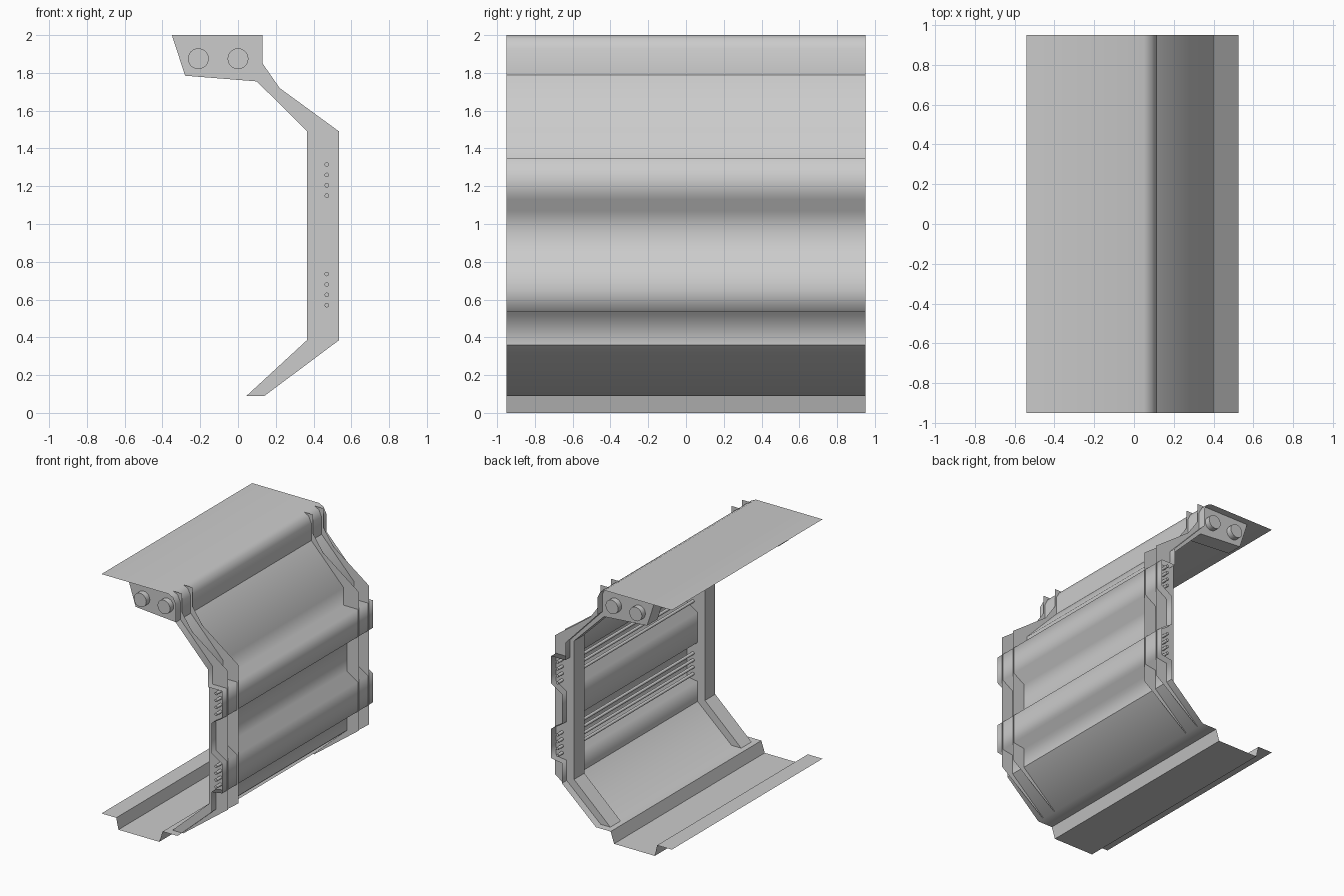
import bpy
import math

cube = bpy.data.objects.get("Cube")
if cube:
    bpy.data.objects.remove(cube, do_unlink=True)

steel = bpy.data.materials.new("grey_steel")
steel.use_nodes = True
GREY = (0.6, 0.6, 0.6, 1)
steel.diffuse_color = GREY
steel.node_tree.nodes["Principled BSDF"].inputs["Base Color"].default_value = GREY

HALF = 0.95            # half length of the panels
INNER, OUTER = 0.76, 0.89   # side plates of each bracket


def add_mesh(name, verts, faces, smooth=None):
    mesh = bpy.data.meshes.new(name)
    mesh.from_pydata(verts, [], faces)
    mesh.materials.append(steel)
    obj = bpy.data.objects.new(name, mesh)
    bpy.context.collection.objects.link(obj)
    if smooth:
        bpy.ops.object.select_all(action='DESELECT')
        obj.select_set(True)
        bpy.context.view_layer.objects.active = obj
        bpy.ops.object.shade_smooth_by_angle(angle=math.radians(smooth))
    return obj


def sheet(name, profile, y0, y1, smooth=None):
    """Thin sheet: an open x-z profile swept along y."""
    n = len(profile)
    verts = [(x, y, z) for y in (y0, y1) for x, z in profile]
    faces = [(i, i + n, i + n + 1, i + 1) for i in range(n - 1)]
    return add_mesh(name, verts, faces, smooth)


def rod(name, x, z, y0, y1, radius, sides):
    bpy.ops.mesh.primitive_cylinder_add(
        vertices=sides, radius=radius, depth=abs(y1 - y0),
        location=(x, (y0 + y1) / 2, z), rotation=(math.pi / 2, 0, 0))
    obj = bpy.context.object
    obj.name = name
    obj.data.materials.append(steel)
    bpy.ops.object.shade_smooth_by_angle(angle=math.radians(40))


# Top sheet with rolled shoulder
sheet("top_panel", [(-0.54, 2), (0.05, 2), (0.09, 1.98), (0.115, 1.93),
                    (0.115, 1.79)], -HALF, HALF, 60)

# Corrugated side wall: slope, two outward ribs, lower return
sheet("corrugated_wall", [
    (0.115, 1.79), (0.4, 1.49), (0.4, 1.35), (0.525, 1.35), (0.525, 1.22),
    (0.525, 1.13), (0.43, 1.07), (0.43, 0.96), (0.43, 0.83), (0.525, 0.77),
    (0.525, 0.65), (0.525, 0.535), (0.43, 0.52), (0.43, 0.36)],
    -HALF, HALF, 100)

# Lower slope and hat-shaped floor
sheet("floor_panel", [
    (0.43, 0.36), (0.13, 0.09), (0, 0.09), (-0.03, 0), (-0.39, 0),
    (-0.41, 0.09), (-0.54, 0.09)], -HALF, HALF, 50)

# Bracket outline: inner edge carries the web, outer edge stays open
inner_edge = [(-0.35, 2), (-0.28, 1.785), (0.1, 1.755), (0.365, 1.49),
              (0.365, 0.385), (0.045, 0.09)]
outer_edge = [(0.14, 0.09), (0.535, 0.385), (0.535, 1.49), (0.22, 1.72),
              (0.13, 1.85), (0.13, 2)]

for side, label in ((-1, "front"), (1, "back")):
    sheet(f"{label}_bracket_web", inner_edge, side * INNER, side * OUTER)
    outline = inner_edge + outer_edge
    for y, part in ((INNER, "inner"), (OUTER, "outer")):
        add_mesh(f"{label}_bracket_{part}_plate",
                 [(x, side * y, z) for x, z in outline],
                 [tuple(range(len(outline)))])
    # Bolts on the bracket head
    for i, x in enumerate((-0.21, 0.0)):
        rod(f"{label}_bolt_{i + 1}", x, 1.875, side * OUTER,
            side * (OUTER + 0.045), 0.055, 24)

# Long rods lying inside both ribs
for rib, base in (("upper", 1.15), ("lower", 0.57)):
    for i in range(4):
        rod(f"{rib}_rib_rod_{i + 1}", 0.47, base + i * 0.055,
            -HALF, HALF, 0.012, 12)
